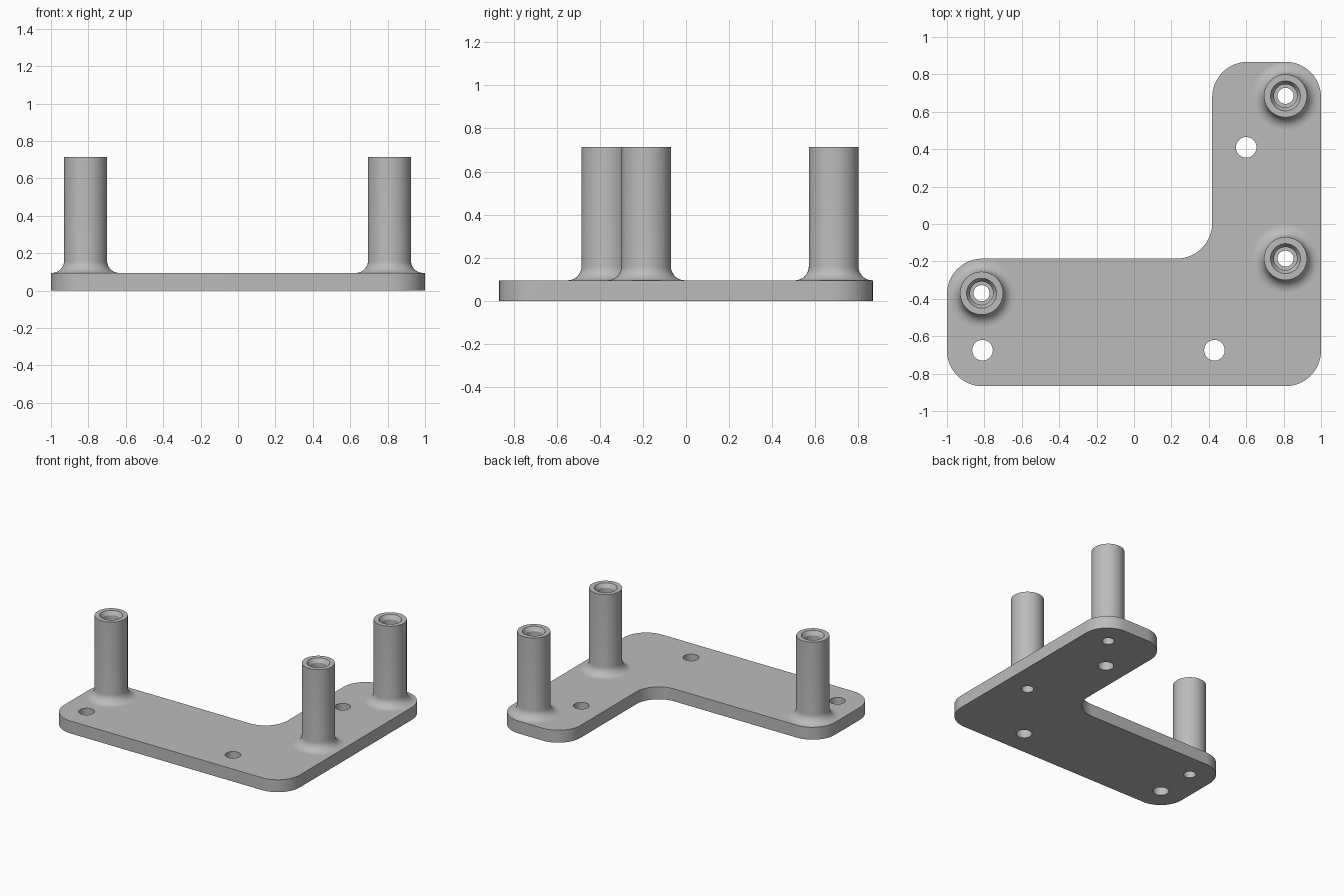
import bpy, bmesh, math
from mathutils import Vector

if "Cube" in bpy.data.objects:
    bpy.data.objects.remove(bpy.data.objects["Cube"], do_unlink=True)

THICK, TOP = 0.095, 0.715
POST_R, FILLET, BORE = 0.115, 0.065, 0.043
POSTS = {"back_left_post": (0.81, 0.685), "front_left_post": (0.81, -0.185),
         "right_post": (-0.815, -0.37)}
HOLES = [(-0.81, -0.675), (0.43, -0.675), (0.6, 0.41)]

grey = bpy.data.materials.new("plain grey")
grey.use_nodes = True
grey.diffuse_color = (0.5, 0.5, 0.5, 1)
grey.node_tree.nodes["Principled BSDF"].inputs["Base Color"].default_value = (0.5, 0.5, 0.5, 1)


def finish(name, bm):
    """Turn a bmesh into a shaded object."""
    bmesh.ops.remove_doubles(bm, verts=bm.verts, dist=0.0002)
    bmesh.ops.recalc_face_normals(bm, faces=bm.faces)
    mesh = bpy.data.meshes.new(name)
    bm.to_mesh(mesh)
    bm.free()
    mesh.materials.append(grey)
    obj = bpy.data.objects.new(name, mesh)
    bpy.context.collection.objects.link(obj)
    bpy.ops.object.select_all(action='DESELECT')
    obj.select_set(True)
    bpy.context.view_layer.objects.active = obj
    bpy.ops.object.shade_smooth_by_angle(angle=math.radians(30))
    return obj


def rounded(corners, radius, steps=16):
    """Round every corner of a right-angled outline."""
    points = []
    for i, c in enumerate(corners):
        p = Vector(c)
        a = (Vector(corners[i - 1]) - p).normalized() * radius
        b = (Vector(corners[(i + 1) % len(corners)]) - p).normalized() * radius
        for k in range(steps + 1):
            t = math.pi / 2 * k / steps
            points.append(p + a * (1 - math.sin(t)) + b * (1 - math.cos(t)))
    return points


def circle(centre, radius, n=48):
    return [(centre[0] + radius * math.cos(math.tau * i / n),
             centre[1] + radius * math.sin(math.tau * i / n)) for i in range(n)]


# L-shaped base plate with through holes
outline = rounded([(-1, -0.867), (1, -0.867), (1, 0.867), (0.418, 0.867),
                   (0.418, -0.185), (-1, -0.185)], 0.19)
loops = [outline] + [circle(c, 0.055) for c in HOLES]
loops += [circle(c, BORE) for c in POSTS.values()]
curve = bpy.data.curves.new("plate_outline", 'CURVE')
curve.dimensions = '2D'
curve.fill_mode = 'BOTH'
curve.extrude = THICK / 2
for loop in loops:
    spline = curve.splines.new('POLY')
    spline.points.add(len(loop) - 1)
    for point, co in zip(spline.points, loop):
        point.co = (co[0], co[1], 0, 1)
    spline.use_cyclic_u = True
helper = bpy.data.objects.new("plate_outline", curve)
bpy.context.collection.objects.link(helper)
bpy.context.view_layer.update()
evaluated = helper.evaluated_get(bpy.context.evaluated_depsgraph_get())
bm = bmesh.new()
bm.from_mesh(evaluated.to_mesh())
evaluated.to_mesh_clear()
bpy.data.objects.remove(helper)
bmesh.ops.translate(bm, verts=bm.verts, vec=(0, 0, THICK / 2))
finish("base_plate", bm)

# Hollow standoff posts with a filleted foot and a stepped, countersunk bore
profile = []
for k in range(9):
    t = math.pi / 2 * k / 8
    profile.append((POST_R + FILLET * (1 - math.sin(t)), THICK + FILLET * (1 - math.cos(t))))
profile += [(POST_R, TOP), (0.08, TOP), (0.062, TOP - 0.03),
            (0.062, 0.3), (BORE, 0.3), (BORE, THICK)]
for name, (x, y) in POSTS.items():
    bm = bmesh.new()
    verts = [bm.verts.new((r, 0, z)) for r, z in profile]
    edges = [bm.edges.new(pair) for pair in zip(verts, verts[1:])]
    bmesh.ops.spin(bm, geom=verts + edges, cent=(0, 0, 0), axis=(0, 0, 1),
                   angle=math.tau, steps=48, use_merge=True)
    bmesh.ops.translate(bm, verts=bm.verts, vec=(x, y, 0))
    finish(name, bm)
